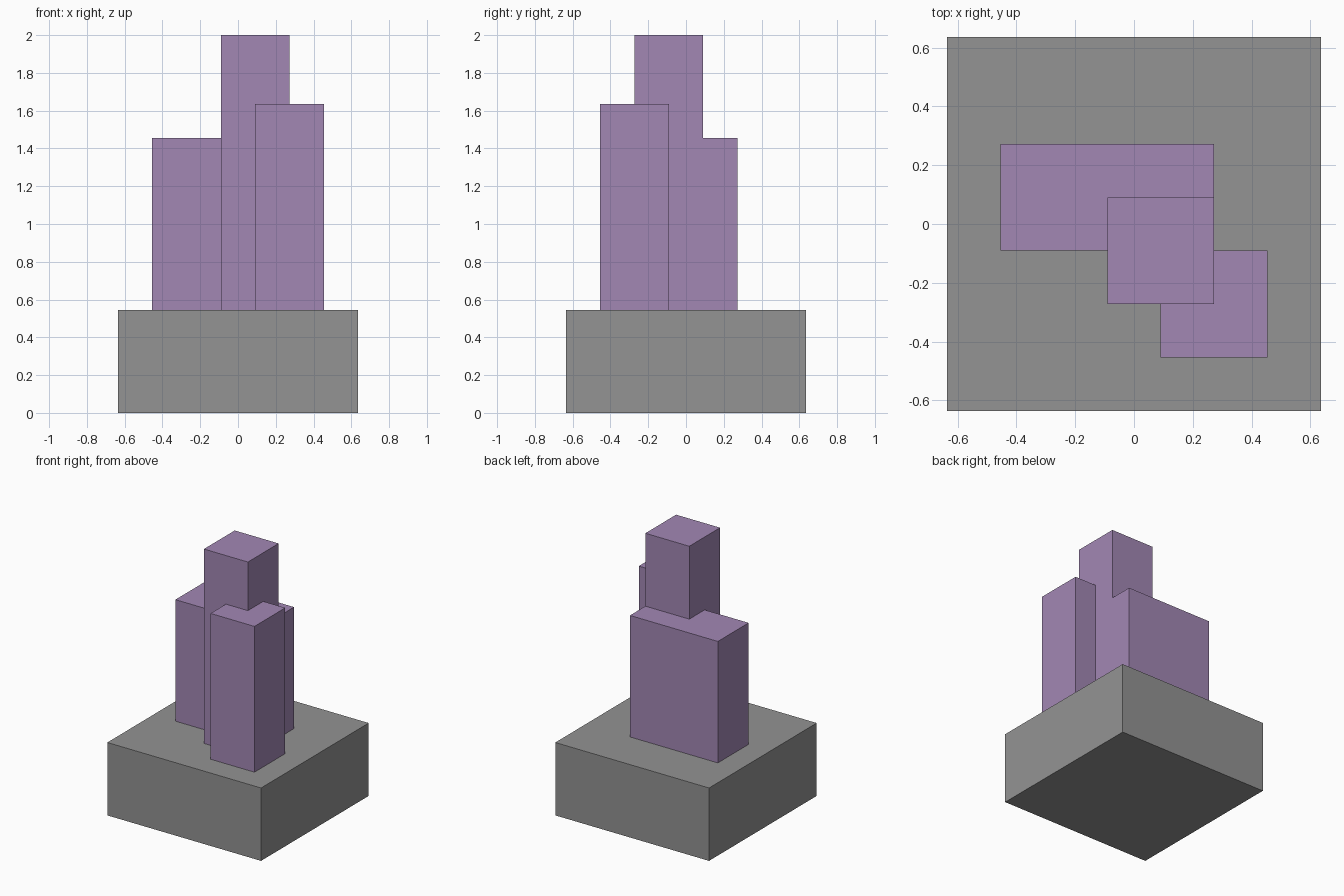
import bpy

cube = bpy.data.objects.get("Cube")
if cube:
    bpy.data.objects.remove(cube, do_unlink=True)

U = 2 / 11  # block module: the model is eleven modules tall


def material(name, rgb):
    mat = bpy.data.materials.new(name)
    mat.use_nodes = True
    color = (*rgb, 1)
    mat.diffuse_color = color
    mat.node_tree.nodes["Principled BSDF"].inputs["Base Color"].default_value = color
    return mat


def block(name, low, high, mat):
    """Box between two corners given in modules."""
    center = [(a + b) / 2 * U for a, b in zip(low, high)]
    bpy.ops.mesh.primitive_cube_add(size=1, location=center)
    obj = bpy.context.object
    obj.name = name
    obj.scale = [(b - a) * U for a, b in zip(low, high)]
    bpy.ops.object.transform_apply(location=False, rotation=False, scale=True)
    obj.data.materials.append(mat)
    return obj


gray = material("stone gray", (0.292, 0.292, 0.292))
purple = material("muted purple", (0.361, 0.242, 0.456))

# Square plinth
block("base", (-3.5, -3.5, 0), (3.5, 3.5, 3), gray)

# Three overlapping towers standing on the plinth
block("back_tower", (-2.5, -0.5, 3), (1.5, 1.5, 8), purple)
block("middle_tower", (-0.5, -1.5, 3), (1.5, 0.5, 11), purple)
block("front_tower", (0.5, -2.5, 3), (2.5, -0.5, 9), purple)
